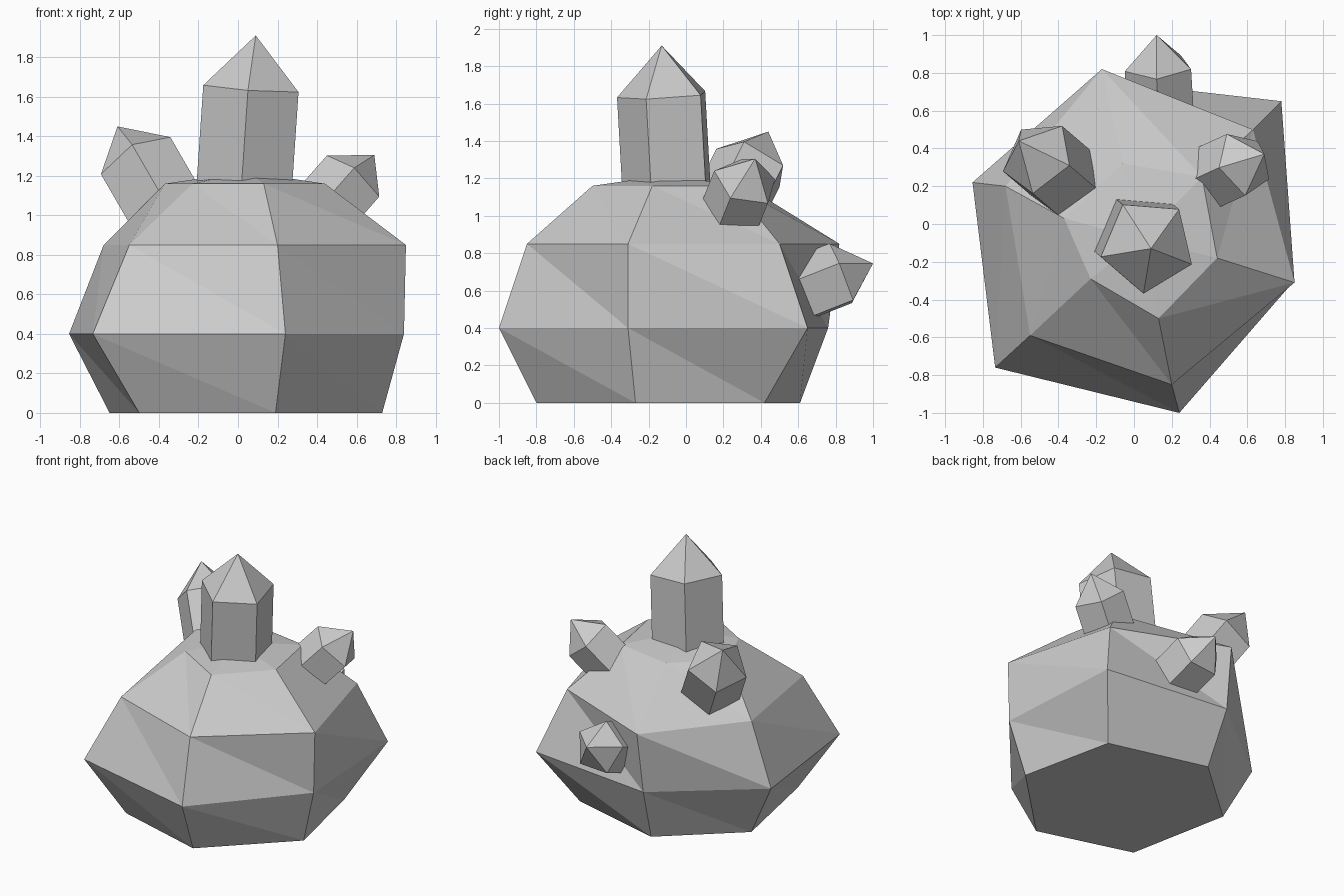
import bpy
import bmesh
import math
from mathutils import Vector

old = bpy.data.objects.get("Cube")
if old:
    bpy.data.objects.remove(old, do_unlink=True)

stone = bpy.data.materials.new("stone grey")
stone.use_nodes = True
GREY = (0.6, 0.6, 0.6, 1)
stone.diffuse_color = GREY
stone.node_tree.nodes["Principled BSDF"].inputs["Base Color"].default_value = GREY


def finish(name, bm):
    """Turn a bmesh into a flat-shaded object."""
    bmesh.ops.recalc_face_normals(bm, faces=bm.faces)
    mesh = bpy.data.meshes.new(name)
    bm.to_mesh(mesh)
    bm.free()
    mesh.materials.append(stone)
    obj = bpy.data.objects.new(name, mesh)
    bpy.context.collection.objects.link(obj)
    return obj


def bridge(bm, low, high):
    """Join two rings with triangles that all slant the same way."""
    for i in range(len(low)):
        j = (i + 1) % len(low)
        bm.faces.new((low[i], low[j], high[i]))
        bm.faces.new((low[j], high[j], high[i]))


def fan(bm, ring, tip):
    for i in range(len(ring)):
        bm.faces.new((ring[i], ring[(i + 1) % len(ring)], tip))


# Boulder: uneven six-sided rings, each as height and plan outline
RINGS = [
    (0, [(-.5, -.6), (.19, -.8), (.73, -.27), (.58, .42), (-.14, .61), (-.65, .16)]),
    (.4, [(-.735, -.76), (.24, -1), (.84, -.31), (.78, .65), (-.18, .76), (-.855, .22)]),
    (.85, [(-.55, -.59), (.2, -.85), (.85, -.31), (.63, .5), (-.17, .82), (-.68, .2)]),
    (1.16, [(-.23, -.29), (.13, -.5), (.44, -.18), (.36, .25), (-.06, .32), (-.37, .03)]),
]


def build_boulder():
    bm = bmesh.new()
    rings = [[bm.verts.new((x, y, z)) for x, y in outline] for z, outline in RINGS]
    bm.faces.new(rings[0])
    for low, high in zip(rings, rings[1:]):
        bridge(bm, low, high)
    fan(bm, rings[-1], bm.verts.new((.04, -.08, 1.22)))
    finish("boulder", bm)


def build_crystal(name, tip, centre, corner, radius, length):
    """Five-sided prism with a pointed end; corner fixes its roll."""
    tip, centre, corner = Vector(tip), Vector(centre), Vector(corner)
    axis = (tip - centre).normalized()
    out = corner - centre
    out = (out - axis * out.dot(axis)).normalized()
    side = axis.cross(out)
    bm = bmesh.new()
    shoulder, root = [], []
    for i in range(5):
        a = math.tau * i / 5
        p = centre + (out * math.cos(a) + side * math.sin(a)) * radius
        shoulder.append(bm.verts.new(p))
        root.append(bm.verts.new(p - axis * length))
    bm.faces.new(root)
    for i in range(5):
        j = (i + 1) % 5
        bm.faces.new((root[i], root[j], shoulder[j], shoulder[i]))
    fan(bm, shoulder, bm.verts.new(tip))
    finish(name, bm)


build_boulder()

# Crystals growing out of the boulder
build_crystal("top_crystal", (.09, -.13, 1.91), (.072, -.115, 1.645), (.05, -.37, 1.63), .255, .6)
build_crystal("right_crystal", (-.61, .44, 1.45), (-.51, .354, 1.277), (-.53, .14, 1.35), .21, .45)
build_crystal("left_crystal", (.69, .37, 1.305), (.58, .32, 1.18), (.57, .14, 1.22), .18, .35)
build_crystal("back_crystal", (.12, 1, .745), (.13, .835, .68), (.12, .76, .85), .185, .3)
